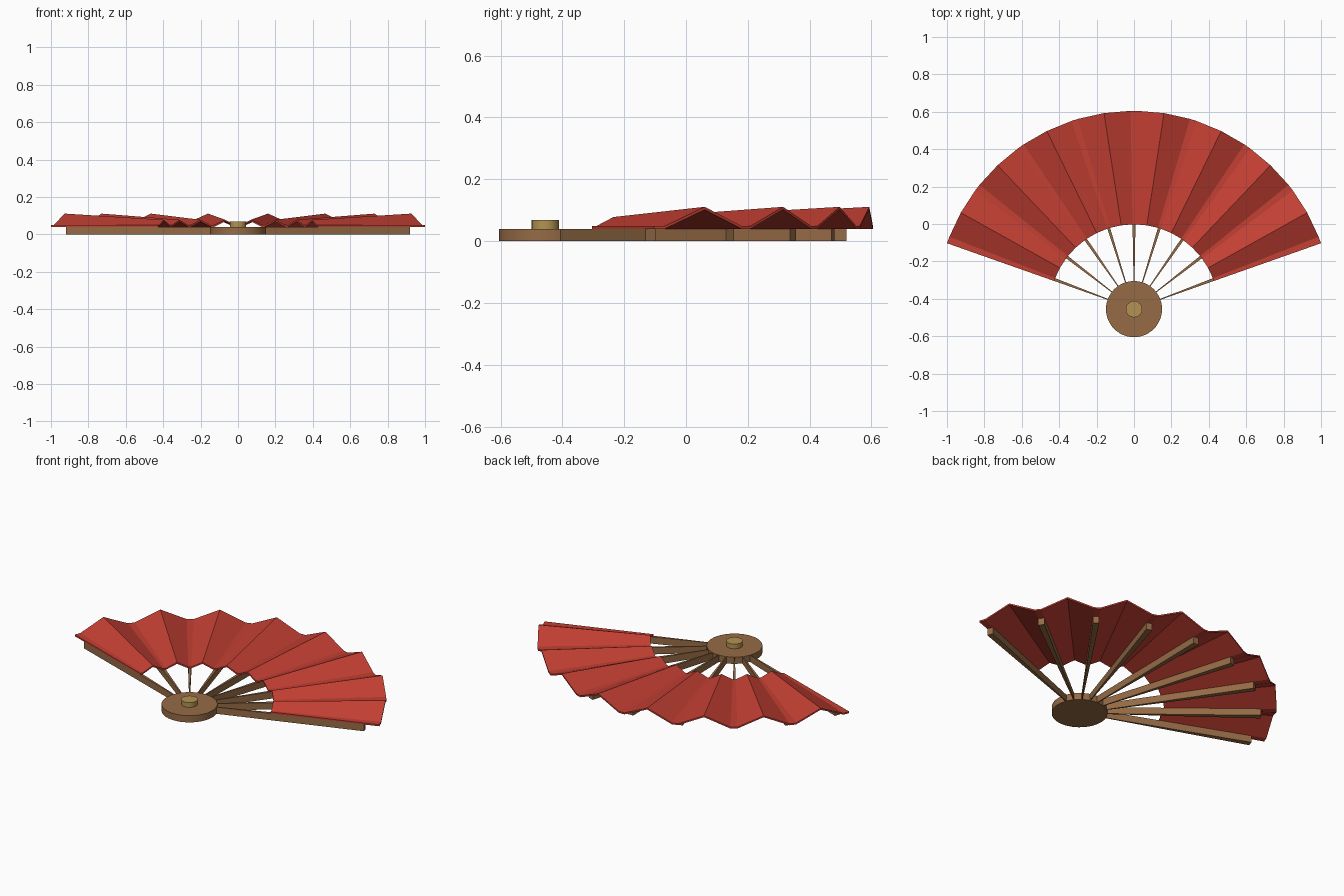
import bpy, bmesh
from math import sin, cos, radians

if "Cube" in bpy.data.objects:
    bpy.data.objects.remove(bpy.data.objects["Cube"])

PIVOT_Y = -0.455
RIBS = 9
START, STEP = 20.4, 17.4          # first rib angle and spacing in degrees
HALF = 1.0                        # half the angular width of a rib


def material(name, rgb):
    m = bpy.data.materials.new(name)
    m.diffuse_color = (*rgb, 1)
    m.use_nodes = True
    m.node_tree.nodes["Principled BSDF"].inputs["Base Color"].default_value = m.diffuse_color
    return m


WOOD = material("wood", (0.30, 0.145, 0.06))
BRASS = material("brass", (0.45, 0.29, 0.085))
CLOTH = material("red_cloth", (0.55, 0.05, 0.033))


def polar(r, deg, z):
    a = radians(deg)
    return (r * cos(a), PIVOT_Y + r * sin(a), z)


def lofted(name, sections, mat):
    """Solid through a row of four-cornered sections, capped at both ends."""
    bm = bmesh.new()
    rows = [[bm.verts.new(p) for p in s] for s in sections]
    for a, b in zip(rows, rows[1:]):
        for i in range(4):
            j = (i + 1) % 4
            bm.faces.new((a[i], a[j], b[j], b[i]))
    bm.faces.new(rows[0][::-1])
    bm.faces.new(rows[-1])
    bmesh.ops.recalc_face_normals(bm, faces=bm.faces)
    me = bpy.data.meshes.new(name)
    bm.to_mesh(me)
    bm.free()
    me.materials.append(mat)
    ob = bpy.data.objects.new(name, me)
    bpy.context.collection.objects.link(ob)
    return ob


def disc(name, radius, z0, z1, mat):
    bpy.ops.mesh.primitive_cylinder_add(vertices=48, radius=radius, depth=z1 - z0,
                                        location=(0, PIVOT_Y, (z0 + z1) / 2))
    ob = bpy.context.object
    ob.name = name
    ob.data.materials.append(mat)
    bpy.ops.object.shade_smooth_by_angle()


# Hub and rivet
disc("hub", 0.15, 0, 0.04, WOOD)
disc("rivet", 0.044, 0.04, 0.068, BRASS)

# Ribs: wedges that widen outwards from the hub
rib_angles = [START + i * STEP for i in range(RIBS)]
for i, a in enumerate(rib_angles):
    lofted(f"rib_{i + 1}",
           [[polar(r, a + s * HALF, z) for s, z in ((-1, 0), (1, 0), (1, 0.04), (-1, 0.04))]
            for r in (0.10, 0.975)], WOOD)

# Pleated cloth: flat strip over every rib, sharp ridge between ribs
R_IN, R_OUT, THICK = 0.453, 1.06, 0.009
folds = []
for a in rib_angles:
    folds += [(a - HALF, 0), (a + HALF, 0), (a + STEP / 2, 1)]
folds.pop()
sections = []
for a, up in folds:
    zi, zo = 0.049 + 0.029 * up, 0.049 + 0.062 * up
    sections.append([polar(R_IN, a, zi - THICK), polar(R_OUT, a, zo - THICK),
                     polar(R_OUT, a, zo), polar(R_IN, a, zi)])
cloth = lofted("pleated_cloth", sections, CLOTH)
